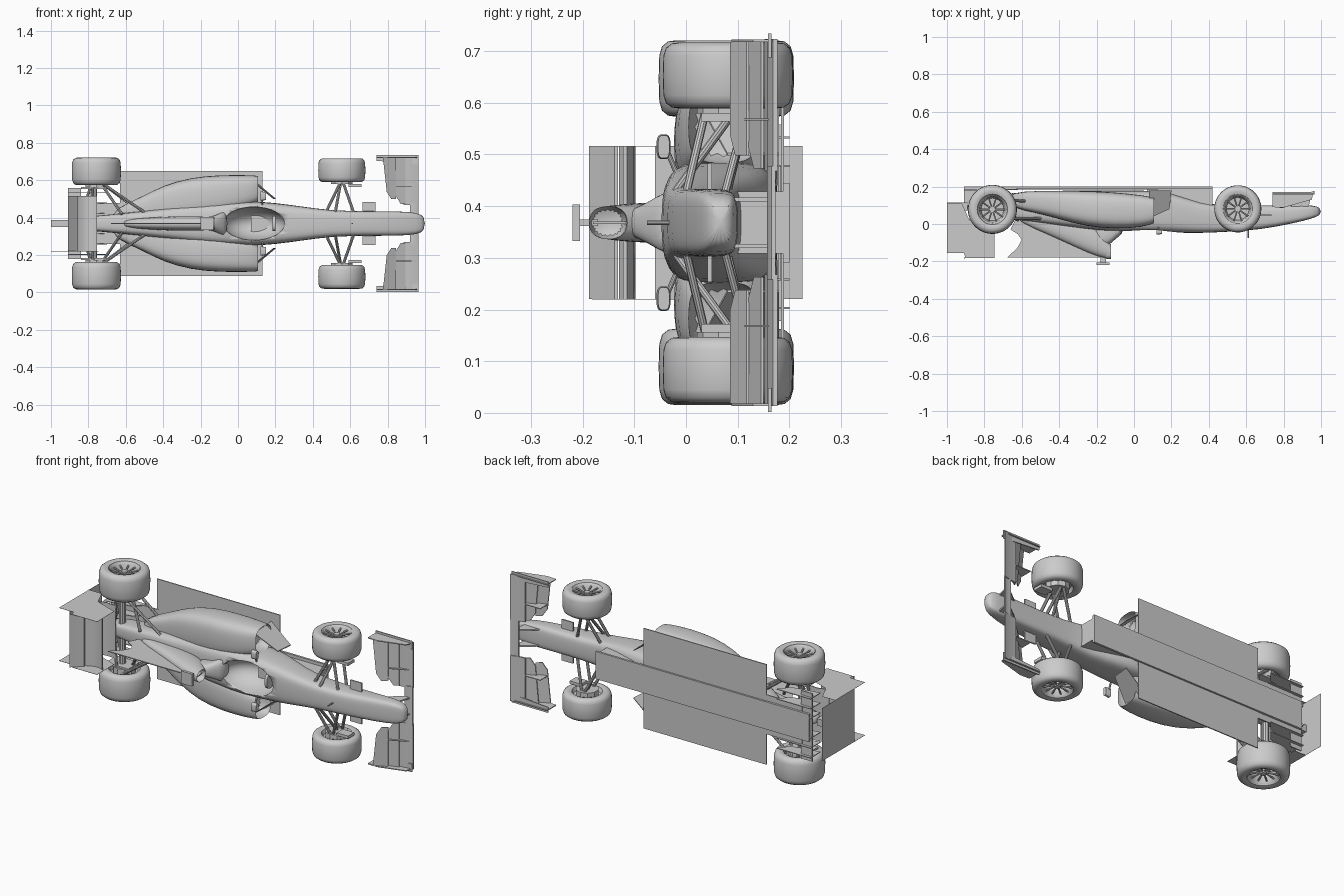
import bpy, bmesh, math
from mathutils import Matrix, Vector

old = bpy.data.objects.get("Cube")
if old:
    bpy.data.objects.remove(old, do_unlink=True)

mat = bpy.data.materials.new("plain grey")
mat.use_nodes = True
GREY = (0.6, 0.6, 0.6, 1)
mat.diffuse_color = GREY
mat.node_tree.nodes["Principled BSDF"].inputs["Base Color"].default_value = GREY

# Parts are made as x forward, y sideways, z up; the car then lies on its side
LAY = Matrix.Translation((0, 0, 0.368)) @ Matrix.Rotation(math.pi / 2, 4, 'X')
SIDES = ((1, "left"), (-1, "right"))


def finish(name, bm, subdiv=0, angle=35):
    bmesh.ops.recalc_face_normals(bm, faces=bm.faces)
    bm.transform(LAY)
    me = bpy.data.meshes.new(name)
    bm.to_mesh(me)
    bm.free()
    me.materials.append(mat)
    ob = bpy.data.objects.new(name, me)
    bpy.context.collection.objects.link(ob)
    bpy.ops.object.select_all(action='DESELECT')
    ob.select_set(True)
    bpy.context.view_layer.objects.active = ob
    if subdiv:
        ob.modifiers.new("smooth", 'SUBSURF').levels = subdiv
        bpy.ops.object.modifier_apply(modifier="smooth")
    bpy.ops.object.shade_smooth_by_angle(angle=math.radians(angle))
    return ob


def loft(name, stations, power=0.7, inlet=0, subdiv=1, n=20):
    """Rounded sections: x, centre y, half width, bottom z, top z."""
    bm = bmesh.new()
    rings = []
    for x, c, w, b, t in stations:
        ring = []
        for i in range(n):
            a = 2 * math.pi * i / n
            u, v = math.cos(a), math.sin(a)
            u = math.copysign(abs(u) ** power, u)
            v = math.copysign(abs(v) ** power, v)
            ring.append(bm.verts.new((x, c + w * u, (b + t) / 2 + (t - b) / 2 * v)))
        rings.append(ring)
    for r, s in zip(rings, rings[1:]):
        for i in range(n):
            bm.faces.new((r[i], r[(i + 1) % n], s[(i + 1) % n], s[i]))
    front = bm.faces.new(rings[0])
    bm.faces.new(rings[-1])
    if inlet:
        bmesh.ops.inset_individual(bm, faces=[front], thickness=0.008)
        hole = bmesh.ops.extrude_discrete_faces(bm, faces=[front])["faces"][0]
        bmesh.ops.translate(bm, verts=hole.verts, vec=(-inlet, 0, 0))
    return finish(name, bm, subdiv)


def prism(name, pts, vec):
    """A polygon pushed along a vector."""
    bm = bmesh.new()
    f = bm.faces.new([bm.verts.new(p) for p in pts])
    g = bmesh.ops.extrude_face_region(bm, geom=[f])["geom"]
    bmesh.ops.translate(bm, vec=vec, verts=[v for v in g if isinstance(v, bmesh.types.BMVert)])
    return finish(name, bm)


def flat(name, xy, z, t=0.006):
    return prism(name, [(x, y, z) for x, y in xy], (0, 0, t))


def upright(name, xz, y, t=0.005):
    return prism(name, [(x, y - t / 2, z) for x, z in xz], (0, t, 0))


def blade(name, xz, y0, y1, t=0.006):
    """A bent wing section running across the car."""
    loop = [(x, y0, z) for x, z in xz] + [(x, y0, z - t) for x, z in reversed(xz)]
    return prism(name, loop, (0, y1 - y0, 0))


def box(name, x0, x1, y0, y1, z0, z1):
    return flat(name, [(x0, y0), (x1, y0), (x1, y1), (x0, y1)], z0, z1 - z0)


def add_rod(bm, a, b, r, n=10):
    a, b = Vector(a), Vector(b)
    m = Matrix.Translation((a + b) / 2) @ (b - a).to_track_quat('Z', 'Y').to_matrix().to_4x4()
    bmesh.ops.create_cone(bm, cap_ends=True, segments=n, radius1=r, radius2=r,
                          depth=(b - a).length, matrix=m)


def rods(name, pairs, r):
    bm = bmesh.new()
    for a, b in pairs:
        add_rod(bm, a, b, r)
    return finish(name, bm)


def lathe(name, profile, centre, n=48):
    """Profile of sideways offset and radius spun round the axle."""
    bm = bmesh.new()
    vs = [bm.verts.new((0, y, r)) for y, r in profile]
    es = [bm.edges.new((p, q)) for p, q in zip(vs, vs[1:])]
    bmesh.ops.spin(bm, geom=vs + es, axis=(0, 1, 0), cent=(0, 0, 0), steps=n, angle=2 * math.pi)
    bmesh.ops.remove_doubles(bm, verts=bm.verts, dist=1e-5)
    bmesh.ops.translate(bm, verts=bm.verts, vec=centre)
    return finish(name, bm, angle=40)


# Chassis with nose, and the tail box
body = loft("chassis", [
    (1.0, 0, .035, -.085, -.05), (.96, 0, .06, -.102, -.03), (.85, 0, .066, -.1, -.003),
    (.67, 0, .066, -.1, .032), (.5, 0, .07, -.1, .042), (.35, 0, .09, -.11, .05),
    (.2, 0, .112, -.175, .046), (.05, 0, .122, -.18, .044), (-.15, 0, .112, -.18, .04),
    (-.4, 0, .08, -.18, .01), (-.65, 0, .05, -.17, -.03), (-.91, 0, .03, -.13, -.045)], .5)
box("tail_box", -1, -.89, -.019, .019, -.115, -.07)

# Cockpit opening
bm = bmesh.new()
bmesh.ops.create_uvsphere(bm, u_segments=32, v_segments=16, radius=1,
                          matrix=Matrix.Translation((.085, 0, .05)) @ Matrix.Diagonal((.165, .09, .15, 1)))
cutter = finish("cockpit_cutter", bm)
cutter.hide_render = True
cut = body.modifiers.new("cockpit", 'BOOLEAN')
cut.operation, cut.object = 'DIFFERENCE', cutter
bpy.context.view_layer.objects.active = body
bpy.ops.object.modifier_apply(modifier="cockpit")
bpy.data.objects.remove(cutter, do_unlink=True)

# Engine cover, headrest, fin and roof camera
loft("engine_cover", [(-.12, 0, .032, .115, .188), (-.19, 0, .038, .02, .178), (-.3, 0, .04, -.03, .13),
                      (-.45, 0, .034, -.06, .06), (-.64, 0, .02, -.08, -.02)], .85, inlet=.05)
loft("headrest", [(-.055, 0, .075, -.02, .05), (-.1, 0, .055, -.02, .08), (-.14, 0, .034, -.02, .122),
                  (-.22, 0, .034, -.02, .13)], .8)
upright("engine_fin", [(-.13, .18), (-.68, .18), (-.625, .13), (-.6, .085), (-.62, .055), (-.66, .03),
                       (-.62, -.05), (-.3, 0), (-.15, .05)], 0)
box("camera_stalk", -.18, -.15, -.006, .006, .17, .21)
box("roof_camera", -.2, -.13, -.035, .035, .205, .22)

# Floor, plank and rear panel
flat("floor", [(.13, -.28), (.13, .28), (-.63, .28), (-.63, -.28)], -.19)
flat("plank", [(.42, -.077), (.42, .077), (-.9, .077), (-.9, -.077)], -.2, .012)
box("keel", .07, .42, -.06, .06, -.19, -.08)
box("diffuser_end", -.91, -.84, -.19, .19, -.185, -.179)
box("diffuser_floor", -.85, -.62, -.11, .11, -.188, -.182)
for i in (-3, -2, -1, 1, 2, 3):
    upright("diffuser_fin", [(-.91, -.2), (-.7, -.2), (-.75, -.14), (-.91, -.11)], i * .055, .004)
prism("rear_panel", [(-1, -.148, -.225), (-1, .148, -.225), (-1, .148, .06), (-1, -.148, .06)], (.001, 0, 0))

# Rear wing
blade("rear_wing_main", [(-.755, .122), (-.775, .11), (-.8, .106), (-.83, .112), (-.86, .13)], -.148, .148, .008)
blade("rear_wing_flap", [(-.855, .138), (-.88, .16), (-.91, .188)], -.148, .148)
blade("beam_wing", [(-.78, -.03), (-.84, -.035), (-.9, -.015)], -.148, .148)

# Front wing centre, camera pods and antenna
blade("front_wing_centre", [(.965, -.165), (.945, -.157), (.92, -.158)], -.11, .11, .008)
box("camera_bar", .665, .735, -.115, .115, -.05, -.042)
rods("antenna", [((.61, 0, .03), (.61, 0, .075))], .004)
loft("steering_wheel", [(.2, 0, .04, -.03, .03), (.185, 0, .04, -.03, .03)], .8, subdiv=0)

for s, side in SIDES:
    # Sidepods with inlets
    loft(side + "_sidepod", [
        (.11, s * .185, .07, -.14, -.005), (.05, s * .172, .088, -.155, .018), (-.1, s * .155, .105, -.17, .028),
        (-.25, s * .14, .108, -.178, .015), (-.4, s * .11, .095, -.178, -.025), (-.5, s * .075, .075, -.178, -.055),
        (-.68, s * .035, .035, -.17, -.09)], .62, inlet=.08)
    # Mirrors and barge boards
    loft(side + "_mirror", [(.15, s * .147, .022, .032, .054), (.12, s * .147, .024, .03, .057)], .6, subdiv=0)
    rods(side + "_mirror_stalk", [((.13, s * .147, .04), (.13, s * .1, .02))], .005)
    prism(side + "_barge_board", [(.2, s * .13, -.18), (.08, s * .23, -.18), (.08, s * .22, -.03),
                                  (.19, s * .13, -.08)], (0, s * .005, 0))
    # Front wing elements
    blade(side + "_front_wing_main", [(.965, -.168), (.93, -.158), (.885, -.152)], s * .1, s * .355, .009)
    for name, x0, z0, x1, z1, inner in (("lower_flap", .895, -.15, .835, -.126, .105),
                                        ("upper_flap", .845, -.122, .785, -.09, .13)):
        prism(side + "_front_" + name, [(x0, s * inner, z0), (x0, s * .35, z0), (x1 - .01, s * .35, z1),
                                        (x1 + .01, s * (inner + .04), z1), (x1 + .035, s * inner, z1 - .01)],
              (0, 0, .005))
    upright(side + "_front_endplate", [(.96, -.172), (.74, -.172), (.74, -.09), (.8, -.088), (.95, -.13)], s * .352)
    flat(side + "_front_footplate", [(.965, s * .32), (.965, s * .366), (.74, s * .366), (.74, s * .335)], -.165)
    upright(side + "_inner_fence", [(.95, -.16), (.79, -.16), (.79, -.095), (.85, -.115)], s * .2, .004)
    upright(side + "_nose_mount", [(.95, -.158), (.92, -.158), (.82, -.08), (.93, -.08)], s * .045, .008)
    # Rear wing endplates
    upright(side + "_rear_endplate", [(-1, -.11), (-.92, -.11), (-.88, -.02), (-.745, .03), (-.745, .182),
                                      (-.9, .182), (-.91, .155), (-1, .155)], s * .148, .001)

    # Wheels
    for end, x, w, half, size, z in (("front", .555, .285, .064, .126, -.081), ("rear", -.757, .279, .074, .131, -.078)):
        name = f"{end}_{side}_"
        c = (x, s * w, z)
        lathe(name + "tyre", [(s * half * u, size * r) for u, r in (
            (-.7, .57), (-.93, .62), (-1, .74), (-.97, .86), (-.84, .95), (-.6, .99), (0, 1),
            (.6, .99), (.84, .95), (.97, .86), (1, .74), (.93, .62), (.7, .57))], c)
        lathe(name + "rim", [(s * half * u, r) for u, r in (
            (-.85, .077), (-.6, .07), (-.5, .0), (.0, .0), (.05, .06), (.75, .068), (.9, .077))], c, 32)
        bm = bmesh.new()
        for i in range(10):
            d = Vector((math.cos(i * math.pi / 5), 0, math.sin(i * math.pi / 5)))
            add_rod(bm, Vector(c) + d * .012 + Vector((0, s * half * .55, 0)),
                    Vector(c) + d * .07 + Vector((0, s * half * .7, 0)), .0045, 6)
        add_rod(bm, c, (x, s * (w + half * .7), z), .016, 16)
        finish(name + "spokes", bm)
        rods(name + "brake_drum", [((x, s * (w - half * 1.15), z), c)], .06)

    # Suspension arms and brake ducts
    hub = s * .225
    rods(f"front_{side}_arms", [
        ((.47, s * .06, .0), (.55, hub, -.04)), ((.62, s * .055, .0), (.56, hub, -.04)),
        ((.47, s * .06, -.08), (.55, hub, -.12)), ((.62, s * .055, -.075), (.56, hub, -.12)),
        ((.52, s * .06, .02), (.55, hub, -.1))], .008)
    rods(f"rear_{side}_arms", [
        ((-.5, s * .06, -.03), (-.74, hub, -.03)), ((-.8, s * .03, -.05), (-.77, hub, -.03)),
        ((-.52, s * .06, -.12), (-.74, hub, -.13)), ((-.84, s * .03, -.11), (-.78, hub, -.13)),
        ((-.62, s * .05, -.02), (-.74, hub, -.11))], .008)
    rods(f"rear_{side}_axle", [((-.77, 0, -.078), (-.77, hub, -.078))], .018)
    box(f"front_{side}_brake_duct", .59, .66, s * .196, s * .212, -.085, -.03)
    box(f"rear_{side}_brake_duct", -.84, -.7, s * .185, s * .195, -.13, -.03)
